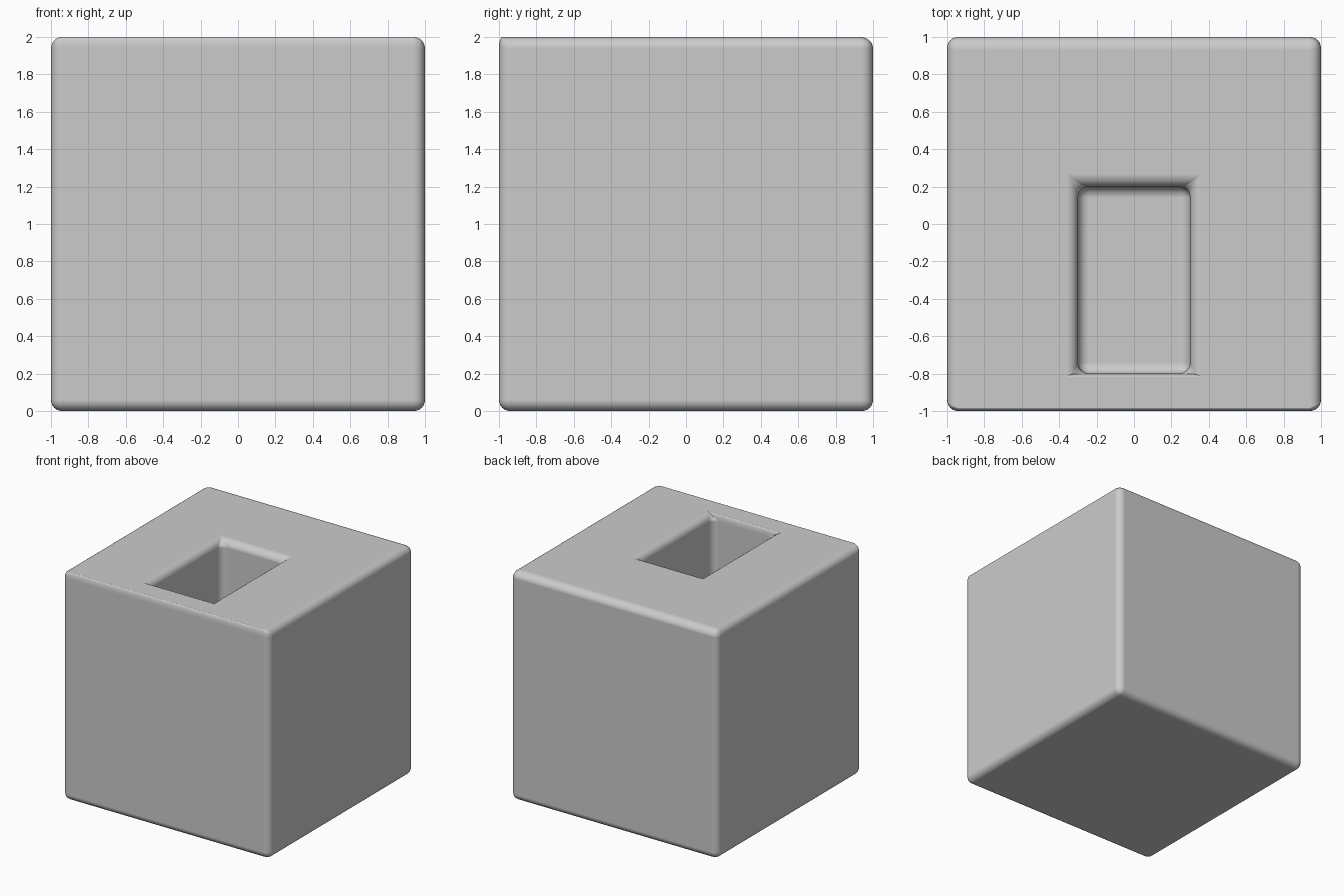
import bpy, bmesh

if "Cube" in bpy.data.objects:
    bpy.data.objects.remove(bpy.data.objects["Cube"])

DEPTH = 1.0   # pocket depth below the top face

# block with an off-centre rectangular pocket in its top
bm = bmesh.new()


def ring(x0, x1, y0, y1, z):
    return [bm.verts.new(p) for p in ((x0, y0, z), (x1, y0, z), (x1, y1, z), (x0, y1, z))]


rings = [ring(-1, 1, -1, 1, 0), ring(-1, 1, -1, 1, 2),
         ring(-0.3, 0.3, -0.8, 0.2, 2), ring(-0.3, 0.3, -0.8, 0.2, 2 - DEPTH)]
for a, b in zip(rings, rings[1:]):
    for i in range(4):
        j = (i + 1) % 4
        bm.faces.new((a[i], a[j], b[j], b[i]))
bm.faces.new(rings[0][::-1])
bm.faces.new(rings[-1])
bmesh.ops.recalc_face_normals(bm, faces=bm.faces)

mesh = bpy.data.meshes.new("pocketed_block")
bm.to_mesh(mesh)
bm.free()
block = bpy.data.objects.new("pocketed_block", mesh)
bpy.context.collection.objects.link(block)
for p in mesh.polygons:
    p.use_smooth = True

# rounded edges, inside and out
bevel = block.modifiers.new("rounding", 'BEVEL')
bevel.width = 0.06
bevel.segments = 6
bevel.limit_method = 'ANGLE'
bevel.harden_normals = True
